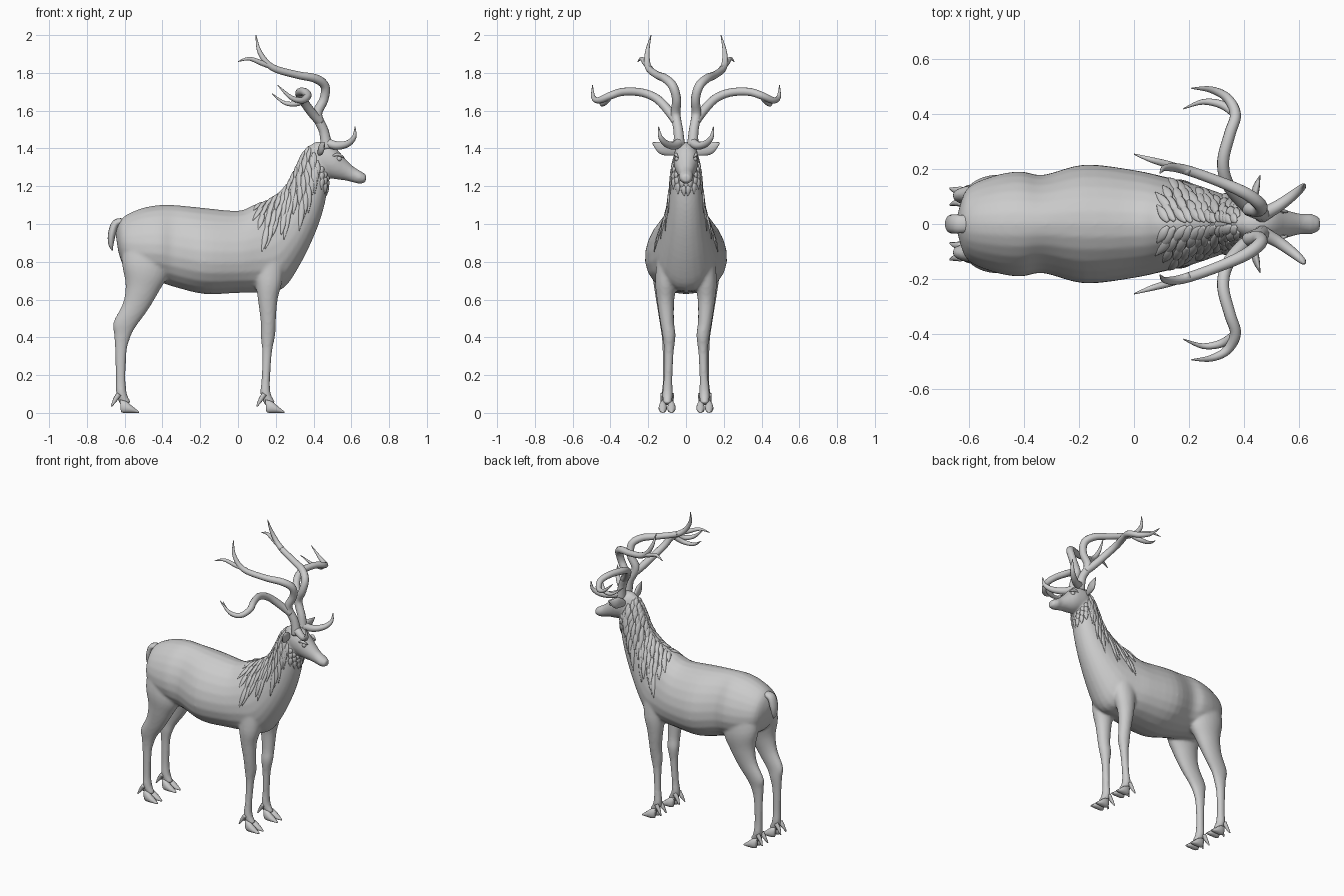
import bpy, bmesh, math, random
from mathutils import Vector

if "Cube" in bpy.data.objects:
    bpy.data.objects.remove(bpy.data.objects["Cube"], do_unlink=True)
random.seed(4)

grey = bpy.data.materials.new("plain_grey")
grey.use_nodes = True
COLOUR = (0.6, 0.6, 0.6, 1)
grey.diffuse_color = COLOUR
grey.node_tree.nodes["Principled BSDF"].inputs["Base Color"].default_value = COLOUR


def spline(rows, t):
    """Smooth interpolation through rows of numbers, t counted in rows."""
    i = min(int(t), len(rows) - 2)
    f = t - i
    a, b, c, d = (rows[max(0, min(len(rows) - 1, k))] for k in range(i - 1, i + 3))
    return [q + 0.5 * f * (r - p + f * (2 * p - 5 * q + 4 * r - s + f * (3 * (q - r) + s - p)))
            for p, q, r, s in zip(a, b, c, d)]


def skin(bm, rings):
    """Join rings of points into a closed tube."""
    loops = [[bm.verts.new(p) for p in ring] for ring in rings]
    n = len(loops[0])
    for a, b in zip(loops, loops[1:]):
        for i in range(n):
            j = (i + 1) % n
            bm.faces.new((a[i], a[j], b[j], b[i]))
    bm.faces.new(loops[0])
    bm.faces.new(loops[-1])


def section_point(row, a, egg=0.0):
    """Point of an oval cross-section; row = top x, z, bottom x, z, half width, y."""
    tx, tz, bx, bz, w, y = row
    c = math.cos(a)
    return Vector(((tx + bx) / 2 + (tx - bx) / 2 * c,
                   y + w * math.sin(a) * (1 - egg * c),
                   (tz + bz) / 2 + (tz - bz) / 2 * c))


def loft(bm, rows, steps=4, sides=24, egg=0.0):
    count = (len(rows) - 1) * steps
    skin(bm, [[section_point(spline(rows, k / steps), math.tau * i / sides, egg)
               for i in range(sides)] for k in range(count + 1)])


def tube(bm, rows, steps=5, sides=12, flat=1.0, ref=(0.3, 0.2, 1)):
    """Tapered tube along rows of x, y, z, radius; flat squashes it along ref."""
    count = (len(rows) - 1) * steps
    pts = [spline(rows, k / steps) for k in range(count + 1)]
    v, rings = Vector(ref), []
    for k, p in enumerate(pts):
        t = (Vector(pts[min(k + 1, count)][:3]) - Vector(pts[max(k - 1, 0)][:3])).normalized()
        v = (v - t * v.dot(t)).normalized()
        u = t.cross(v)
        r = max(p[3], 0.001)
        rings.append([Vector(p[:3]) + r * (u * math.cos(a) + v * flat * math.sin(a))
                      for a in (math.tau * i / sides for i in range(sides))])
    skin(bm, rings)


def finish(bm, name, mirror=False):
    bmesh.ops.recalc_face_normals(bm, faces=bm.faces)
    mesh = bpy.data.meshes.new(name)
    bm.to_mesh(mesh)
    bm.free()
    mesh.materials.append(grey)
    ob = bpy.data.objects.new(name, mesh)
    bpy.context.collection.objects.link(ob)
    for p in mesh.polygons:
        p.use_smooth = True
    if mirror:
        m = ob.modifiers.new("mirror", 'MIRROR')
        m.use_axis = (False, True, False)
        m.use_mirror_merge = False
    return ob


# Torso and neck in one sweep, from rump to throat
TORSO = [(-.648, .95, -.635, .86, .04, 0), (-.615, 1.03, -.60, .77, .13, 0),
         (-.52, 1.08, -.50, .71, .175, 0), (-.42, 1.10, -.41, .69, .19, 0),
         (-.33, 1.10, -.33, .665, .178, 0), (-.18, 1.085, -.18, .63, .215, 0),
         (0, 1.07, 0, .635, .195, 0), (.08, 1.10, .14, .64, .17, 0),
         (.14, 1.12, .24, .66, .15, 0), (.21, 1.16, .32, .77, .125, 0),
         (.265, 1.22, .40, .93, .10, 0), (.305, 1.30, .45, 1.07, .085, 0),
         (.34, 1.37, .475, 1.19, .075, 0), (.38, 1.42, .48, 1.25, .062, 0)]
HEAD = [(.36, 1.38, .42, 1.28, .03, 0), (.40, 1.43, .46, 1.255, .062, 0),
        (.46, 1.435, .50, 1.24, .066, 0), (.51, 1.41, .53, 1.235, .062, 0),
        (.56, 1.355, .57, 1.23, .048, 0), (.61, 1.305, .61, 1.22, .037, 0),
        (.65, 1.28, .645, 1.213, .037, 0), (.68, 1.26, .675, 1.22, .024, 0)]
HIND = [(-.60, .92, -.36, .92, .06, .10), (-.615, .80, -.37, .74, .075, .105),
        (-.595, .68, -.42, .64, .058, .11), (-.61, .58, -.48, .54, .042, .11),
        (-.66, .48, -.545, .45, .032, .105), (-.657, .42, -.573, .39, .028, .10),
        (-.65, .32, -.590, .32, .024, .10), (-.647, .18, -.595, .18, .023, .10),
        (-.645, .10, -.588, .10, .028, .10), (-.62, .035, -.565, .055, .022, .10)]
FORE = [(.06, .86, .25, .86, .05, .10), (.09, .70, .235, .70, .058, .105),
        (.105, .60, .21, .60, .046, .108), (.12, .48, .20, .48, .037, .10),
        (.12, .41, .197, .41, .035, .09), (.128, .32, .18, .32, .025, .09),
        (.125, .18, .17, .18, .023, .095), (.118, .10, .174, .10, .028, .098),
        (.145, .035, .20, .055, .022, .098)]
EGG = 0.16
bm = bmesh.new()
loft(bm, TORSO, egg=EGG)
loft(bm, HEAD)
for side in (-1, 1):
    for leg in (HIND, FORE):
        loft(bm, [row[:5] + (row[5] * side,) for row in leg])
body = finish(bm, "body_head_and_legs")
remesh = body.modifiers.new("blend", 'REMESH')
remesh.mode = 'VOXEL'
remesh.voxel_size = 0.009
remesh.use_smooth_shade = True
soften = body.modifiers.new("soften", 'SMOOTH')
soften.factor = 0.5
soften.iterations = 5

# Cloven hooves with dewclaws
TOE = [(-.02, .07, -.015, .005, .012), (.015, .06, 0, 0, .021),
       (.045, .036, .04, 0, .02), (.08, .008, .08, 0, .006)]
for name, x in (("front_hooves", .165), ("hind_hooves", -.605)):
    bm = bmesh.new()
    for off in (-.023, .023):
        y = .10 + off
        loft(bm, [(a + x, b, c + x, d, w, y) for a, b, c, d, w in TOE], sides=14)
        tube(bm, [(x - .025, y, .10, .014), (x - .045, y, .07, .012),
                  (x - .065, y + off * .3, .035, .004)], sides=8)
    finish(bm, name, True)

# Antlers: rear beam, outer beam, brow tine and the side points
ANTLERS = [
    [(.47, .035, 1.40, .032), (.455, .04, 1.49, .026), (.42, .055, 1.58, .026),
     (.455, .05, 1.66, .024), (.46, .07, 1.73, .024), (.41, .11, 1.77, .023),
     (.31, .155, 1.79, .02), (.18, .20, 1.83, .018), (.115, .205, 1.91, .012),
     (.095, .185, 2.0, .002)],
    [(.20, .19, 1.825, .015), (.13, .215, 1.85, .014), (.06, .235, 1.875, .01),
     (0, .255, 1.86, .002)],
    [(.435, .05, 1.54, .024), (.39, .085, 1.59, .024), (.34, .15, 1.66, .023),
     (.325, .23, 1.695, .022), (.35, .33, 1.70, .021), (.37, .40, 1.68, .02),
     (.34, .46, 1.655, .017), (.28, .49, 1.67, .012), (.21, .495, 1.735, .002)],
    [(.37, .40, 1.675, .015), (.32, .435, 1.64, .015), (.25, .445, 1.64, .01),
     (.18, .42, 1.69, .002)],
    [(.47, .035, 1.43, .026), (.525, .065, 1.415, .022), (.58, .105, 1.425, .018),
     (.615, .135, 1.46, .012), (.62, .145, 1.515, .002)]]
bm = bmesh.new()
for branch in ANTLERS:
    tube(bm, branch)
finish(bm, "antlers", True)

# Ears: flattened leaves pointing outward
bm = bmesh.new()
tube(bm, [(.425, .045, 1.375, .012), (.435, .085, 1.39, .03), (.445, .13, 1.405, .033),
          (.46, .178, 1.43, .003)], flat=.4, ref=(1, 0, 0))
finish(bm, "ears", True)

# Tail
bm = bmesh.new()
tube(bm, [(-.59, 0, 1.01, .03), (-.645, 0, 1.005, .034), (-.668, 0, .945, .034),
          (-.672, 0, .89, .022), (-.665, 0, .86, .004)], flat=.6, ref=(0, 0, 1))
finish(bm, "tail")

# Eyes with brows
bm = bmesh.new()
ball = bmesh.ops.create_uvsphere(bm, u_segments=12, v_segments=8, radius=.014)
bmesh.ops.translate(bm, verts=ball["verts"], vec=(.535, .046, 1.345))
tube(bm, [(.50, .055, 1.36, .004), (.53, .054, 1.368, .009), (.56, .042, 1.352, .003)])
finish(bm, "eyes", True)


def lock(bm, t, a, dt, da, r):
    """Tuft of hair lying on the neck, swept by dt along it and da around it."""
    def on_neck(t, a):
        return section_point(spline(TORSO, t), a, EGG)
    normal = (on_neck(t, a) - on_neck(t, a + math.pi)).normalized()
    rows = []
    for k, size in enumerate((.4, 1, .9, .1)):
        f = k / 3
        p = on_neck(t + dt * f, a + da * f)
        rows.append((*p, r * size))
    tube(bm, rows, steps=3, sides=8, flat=.5, ref=normal)


# Mane down the neck and over the withers
bm = bmesh.new()
for row in range(4):
    for k in range(13):
        t = 7.8 + k * .42 + random.uniform(-.12, .12)
        reach = .75 + .25 * (t > 10)
        a = (.14 + .42 * row) * reach + random.uniform(-.05, .05)
        lock(bm, t, a, -random.uniform(.6, .95), random.uniform(.4, .6), .016)
finish(bm, "mane", True)

# Short beard on the throat
bm = bmesh.new()
for k in range(9):
    lock(bm, 12.9 - (k % 3) * .35, 1.9 + .13 * k, -.6, .1, .014)
finish(bm, "throat_beard", True)
